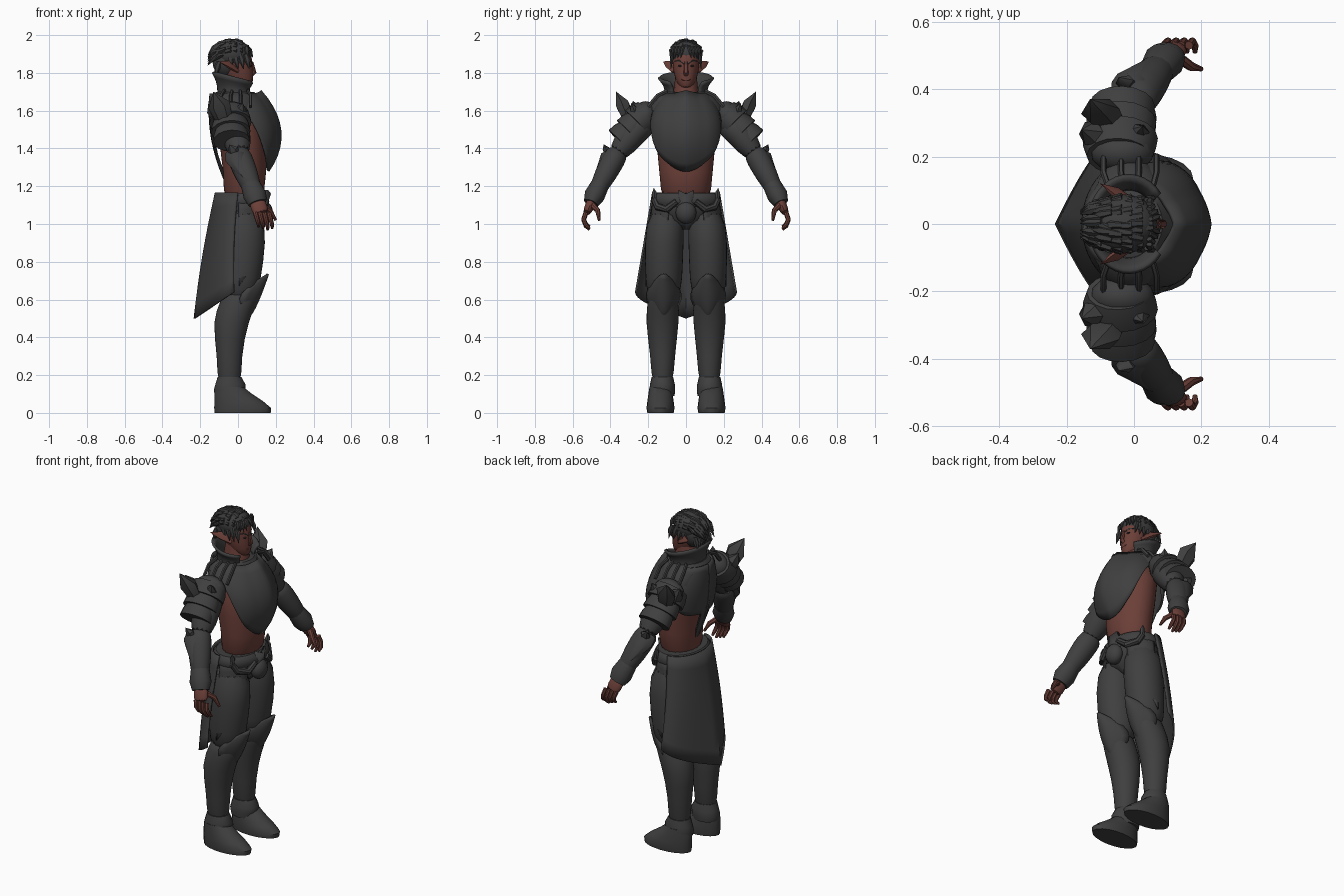
import bpy, bmesh, math, random
from mathutils import Vector, Matrix
from math import sin, cos, pi, radians

if "Cube" in bpy.data.objects:
    bpy.data.objects.remove(bpy.data.objects["Cube"])
random.seed(4)
parts = []

def material(name, red, green, blue):
    mat = bpy.data.materials.new(name)
    mat.use_nodes = True
    mat.diffuse_color = (red, green, blue, 1)
    mat.node_tree.nodes["Principled BSDF"].inputs["Base Color"].default_value = (red, green, blue, 1)
    return mat

ARMOR = material("charcoal armor", .05, .05, .05)
HAIR = material("dark hair", .045, .045, .045)
SKIN = material("red brown skin", .15, .05, .04)
EYES = material("dark eyes", .02, .02, .02)

def finish(name, bm, mat, mirror=False, smooth=False, thick=0):
    bmesh.ops.recalc_face_normals(bm, faces=bm.faces)
    mesh = bpy.data.meshes.new(name)
    bm.to_mesh(mesh)
    bm.free()
    mesh.materials.append(mat)
    part = bpy.data.objects.new(name, mesh)
    bpy.context.collection.objects.link(part)
    if thick:
        shell = part.modifiers.new("Thickness", 'SOLIDIFY')
        shell.thickness, shell.offset = thick, 0
    if smooth:
        rounding = part.modifiers.new("Rounding", 'SUBSURF')
        rounding.levels = rounding.render_levels = 1
    if mirror:
        part.modifiers.new("Mirror", 'MIRROR').use_axis = (False, True, False)
    parts.append(part)

def bridge(bm, rows, closed):
    grid = [[bm.verts.new(point) for point in row] for row in rows]
    count = len(grid[0])
    for low, high in zip(grid, grid[1:]):
        for i in range(count if closed else count - 1):
            j = (i + 1) % count
            bm.faces.new((low[i], low[j], high[j], high[i]))
    if closed:
        bm.faces.new(grid[0])
        bm.faces.new(grid[-1])

def add_chain(bm, joints, depths, widths, level=False, sides=12):
    """Oval rings along joints, either level or square to the path."""
    rings = []
    for i, (joint, depth, width) in enumerate(zip(joints, depths, widths)):
        along = (joints[min(i + 1, len(joints) - 1)] - joints[max(i - 1, 0)]).normalized()
        if level:
            along = Vector((0, 0, 1))
        ref = Vector((0, 1, 0)) if abs(along.x) > .8 else Vector((1, 0, 0))
        u = (ref - along * ref.dot(along)).normalized()
        v = along.cross(u)
        angles = [2 * pi * k / sides for k in range(sides)]
        rings.append([joint + u * depth * cos(a) + v * width * sin(a) for a in angles])
    bridge(bm, rings, True)

def chain(name, joints, depths, widths, mat, level=False, sides=12, **options):
    bm = bmesh.new()
    add_chain(bm, joints, depths, widths, level, sides)
    finish(name, bm, mat, **options)

def add_spike(bm, base, tip, depth, width, lift=.01):
    middle = base.lerp(tip, .5) + Vector((0, 0, lift))
    add_chain(bm, [base, middle, tip], [depth * .7, depth, .001], [width * .7, width, .001], sides=6)

def spike(name, base, tip, depth, width, mat):
    bm = bmesh.new()
    add_spike(bm, base, tip, depth, width)
    finish(name, bm, mat, mirror=True)

def sheet(name, surface, columns, rows, mat, **options):
    bm = bmesh.new()
    bridge(bm, [[surface(i / columns, j / rows) for i in range(columns + 1)] for j in range(rows + 1)], False)
    finish(name, bm, mat, **options)

def ball(name, center, radii, mat, **options):
    bm = bmesh.new()
    bmesh.ops.create_uvsphere(bm, u_segments=16, v_segments=10, radius=1,
                              matrix=Matrix.Translation(center) @ Matrix.Diagonal((*radii, 1)))
    finish(name, bm, mat, **options)

def at(x, y, z):
    return Vector((x, y, z))

# Body landmarks on the left side
SHOULDER, ELBOW, WRIST, KNUCKLE = at(-.03, .2, 1.56), at(.01, .38, 1.35), at(.09, .485, 1.15), at(.125, .53, 1.05)
HIP, KNEE, CALF, SHIN, ANKLE = at(.02, .1, 1.1), at(.01, .12, .6), at(-.042, .126, .49), at(-.046, .123, .3), at(-.045, .125, .12)
PELVIS, WAIST, CHEST, NAPE = at(.02, 0, 1.1), at(.045, 0, 1.25), at(.01, 0, 1.55), at(-.01, 0, 1.7)

# Torso and neck
chain("torso", [PELVIS, WAIST, CHEST, NAPE], [.11, .112, .135, .08], [.14, .135, .18, .08], SKIN,
      level=True, sides=20, smooth=True)
chain("neck", [NAPE, at(-.01, 0, 1.8)], [.075, .055], [.065, .055], SKIN, level=True)

# Head
chain("head", [at(.04, 0, 1.715), at(.005, 0, 1.765), at(-.01, 0, 1.84), at(-.015, 0, 1.9), at(-.02, 0, 1.96)],
      [.035, .078, .09, .09, .05], [.03, .06, .073, .075, .05], SKIN, level=True, sides=16, smooth=True)
BRIDGE, NOSE, LIP = at(.072, 0, 1.86), at(.086, 0, 1.8), at(.074, 0, 1.765)
chain("nose", [BRIDGE, NOSE, at(.07, 0, 1.785)], [.008, .012, .008], [.008, .013, .012], SKIN, sides=8)
ball("lips", LIP, (.006, .024, .006), SKIN)
ball("eye", at(.067, .03, 1.837), (.006, .013, .005), EYES, mirror=True)
spike("brow", at(.077, .01, 1.848), at(.045, .06, 1.862), .006, .005, HAIR)
spike("ear", at(0, .06, 1.81), at(-.1, .12, 1.86), .012, .025, SKIN)

# Hair cap with layered tufts lying back to a point
CROWN = at(-.03, 0, 1.9)
ball("hair_cap", CROWN, (.1, .088, .078), HAIR)
ball("hair_nape", CROWN - at(.03, 0, .04), (.075, .074, .085), HAIR)
bm = bmesh.new()
for row in range(6):
    for column in range(9):
        angle = (column / 4 - 1) * 1.4 + random.uniform(-.1, .1)
        forward = .85 - .3 * row
        height = math.sqrt(max(0, 1 - forward ** 2))
        root = CROWN + at(.1 * forward, .085 * height * sin(angle), .075 * height * cos(angle))
        sweep = at(-.065, -.35 * root.y, random.uniform(-.012, .012) - .015 * max(0, row - 1))
        add_spike(bm, root, root + sweep, .015, .014, .006)
for side in (-1, 1):
    for step in range(4):
        # Nape, temple and forehead locks
        nape = at(-.1, side * .02 * step, 1.86)
        add_spike(bm, nape, nape + at(-.02, 0, -.08), .018, .015)
        temple = at(.04 - .03 * step, side * .072, 1.9)
        add_spike(bm, temple, temple + at(.02, side * .008, -.08), .017, .01)
        forehead = at(.045, side * (.012 + .016 * step), 1.94)
        add_spike(bm, forehead, forehead + at(.035 - .01 * step, side * .016, -.06), .013, .01)
finish("hair_tufts", bm, HAIR)

# Breastplate with pointed hem, narrow armholes and a strap down the spine
def breastplate(u, v):
    angle = 2 * pi * u - pi
    slope, armhole = sin(angle) ** 2, sin(angle) ** 14
    hem = 1.28 + .13 * slope + .18 * armhole if cos(angle) > 0 else 1.4 + .03 * slope + .16 * armhole
    if cos(angle) < -.98:
        hem = 1.2
    z = hem + (1.69 - hem) * v
    chest = .21 - 2 * (z - 1.46) ** 2
    back = .6 * (z - 1.6) ** 2 - .15
    width = .19 * (1 - ((z - 1.5) / .3) ** 2 * (1 if z > 1.5 else .4))
    reach = math.copysign(abs(cos(angle)) ** .8, cos(angle))
    keel = .015 * max(0, 1 - abs(angle) * 2)
    return ((chest + back) / 2 + (chest - back) / 2 * reach + keel, width * sin(angle), z + v * keel)
sheet("breastplate", breastplate, 60, 10, ARMOR, thick=.012)

# Ribbed shoulder yoke
YOKE = at(-.015, 0, 1.6)
chain("shoulder_yoke", [YOKE, YOKE + at(0, 0, .06), YOKE + at(0, 0, .1)], [.12, .13, .1], [.2, .17, .11],
      ARMOR, level=True, sides=24)
for index in range(4):
    x = -.09 + .052 * index
    chain("yoke_rib_%s" % "abcd"[index], [at(x * .8, .1, 1.705), at(x, .15, 1.68), at(x, .2, 1.62)],
          [.009] * 3, [.012] * 3, ARMOR, sides=6, mirror=True)

# High flared collar, open at the front
def collar(u, v):
    angle = radians(38 + 284 * u)
    radius = .108 - .014 * sin(pi * v) + .035 * v
    return (radius * cos(angle) * .82 - .015, radius * sin(angle), 1.68 + v * (.095 - .03 * cos(angle)))
sheet("collar", collar, 28, 5, ARMOR, thick=.014)

# Sleeves and forearm armor
ball("shoulder_cap", SHOULDER + at(-.005, .015, .015), (.095, .065, .075), ARMOR, mirror=True)
chain("upper_arm", [SHOULDER, SHOULDER.lerp(ELBOW, .4) + at(0, 0, .02), ELBOW], [.08, .085, .065], [.08, .08, .06],
      ARMOR, smooth=True, mirror=True)
chain("forearm", [ELBOW + at(-.02, -.03, .04), ELBOW, ELBOW.lerp(WRIST, .4), WRIST], [.06, .07, .066, .048],
      [.055, .066, .062, .044], ARMOR, smooth=True, mirror=True)
chain("wrist_cuff", [ELBOW.lerp(WRIST, .7), WRIST, WRIST.lerp(KNUCKLE, .4)], [.052, .062, .05], [.048, .055, .04],
      ARMOR, mirror=True)
OUTER = ELBOW + at(-.02, .03, 0)
chain("elbow_plate", [OUTER + at(-.01, -.03, .03), OUTER, OUTER.lerp(WRIST, .6) + at(0, .02, 0)], [.05, .06, .02],
      [.03, .045, .02], ARMOR, sides=8, mirror=True)
spike("elbow_spike", OUTER, at(-.045, .435, 1.42), .03, .02, ARMOR)

# Layered pauldron with rising fins
TOP, END = at(-.045, .2, 1.59), at(-.035, .345, 1.45)
for index, label in enumerate(("upper", "middle", "lower")):
    start, stop = TOP.lerp(END, index / 3), TOP.lerp(END, index / 3 + .4)
    flare = .112 - .008 * index
    chain("pauldron_" + label, [start, start.lerp(stop, .5), stop], [flare * .85, flare * .97, flare],
          [flare * .7, flare * .8, flare * .82], ARMOR, sides=16, mirror=True)
spike("pauldron_fin", at(-.07, .3, 1.54), at(-.13, .37, 1.7), .06, .04, ARMOR)
spike("pauldron_back_fin", at(-.1, .26, 1.54), at(-.155, .28, 1.65), .04, .04, ARMOR)
spike("pauldron_front_fin", at(0, .26, 1.55), at(.025, .29, 1.64), .035, .025, ARMOR)

# Hands
chain("palm", [WRIST, WRIST.lerp(KNUCKLE, .5), KNUCKLE], [.036, .046, .046], [.028, .028, .022], SKIN,
      smooth=True, mirror=True)
bm = bmesh.new()
for finger in range(4):
    length = .09 - .008 * abs(finger - 2)
    root = KNUCKLE + at(.024 * finger - .034, 0, .01)
    bends = [root, root + at(.01, .012, -.45 * length), root + at(.018, 0, -.8 * length), root + at(.018, -.02, -length)]
    add_chain(bm, bends, [.013, .012, .011, .007], [.013, .012, .011, .007], sides=8)
add_chain(bm, [at(.13, .495, 1.1), at(.17, .467, 1.07), at(.2, .46, 1.02)], [.017, .014, .007], [.017, .014, .007], sides=8)
finish("fingers", bm, SKIN, mirror=True)

# Hips, belt and crest buckle
chain("pelvis", [PELVIS - at(0, 0, .13), PELVIS - at(0, 0, .08), PELVIS, PELVIS + at(0, 0, .06)],
      [.05, .105, .125, .12], [.03, .12, .17, .16], ARMOR, level=True, sides=20)
chain("belt", [PELVIS, PELVIS + at(0, 0, .02), PELVIS + at(0, 0, .05), PELVIS + at(0, 0, .065)],
      [.13, .14, .135, .12], [.175, .185, .178, .165], ARMOR, level=True, sides=24)
ball("buckle_boss", at(.14, 0, 1.06), (.045, .055, .06), ARMOR)
bm = bmesh.new()
star = []
for point in range(12):
    angle, radius = point * pi / 6, .05 if point % 2 else .08
    star.append(bm.verts.new((.165 - .03 * abs(cos(angle)), radius * cos(angle), 1.11 + radius * sin(angle))))
bm.faces.new(star)
finish("buckle_crest", bm, ARMOR, thick=.02)
chain("belt_scroll", [at(.15, .05, 1.12), at(.14, .1, 1.08), at(.1, .15, 1.09), at(.08, .17, 1.13)],
      [.016, .018, .018, .016], [.016, .02, .02, .016], ARMOR, sides=8, mirror=True)
spike("belt_spike", at(.08, .165, 1.12), at(.08, .17, 1.19), .015, .015, ARMOR)

# Legs
chain("thigh", [HIP, HIP.lerp(KNEE, .4) + at(.018, .01, 0), HIP.lerp(KNEE, .8), KNEE], [.115, .12, .108, .093],
      [.1, .106, .1, .086], ARMOR, level=True, sides=16, smooth=True, mirror=True)
chain("greave", [KNEE + at(0, 0, .04), KNEE, CALF, SHIN, ANKLE], [.095, .098, .1, .062, .07],
      [.078, .082, .093, .064, .058], ARMOR, level=True, sides=16, smooth=True, mirror=True)
def knee_guard(u, v):
    across = 2 * u - 1
    width = .09 * sin(pi * (.02 + .96 * v))
    ridge = .045 + .112 * v ** .7
    return (ridge - 1.1 * width * across ** 2, .118 + width * across, .5 + .235 * v)
sheet("knee_guard", knee_guard, 10, 9, ARMOR, thick=.014, mirror=True)

# Boots
chain("ankle_cuff", [ANKLE + at(0, 0, .07), ANKLE + at(.005, 0, .03), ANKLE, ANKLE - at(0, 0, .03)],
      [.063, .08, .083, .077], [.057, .066, .068, .064], ARMOR, level=True, sides=16, mirror=True)
SOLE = at(.025, .135, 0)
chain("boot", [SOLE, SOLE + at(0, 0, .025), SOLE + at(-.02, 0, .06), SOLE + at(-.05, 0, .1), SOLE + at(-.07, 0, .14)],
      [.148, .151, .13, .1, .07], [.07, .074, .07, .064, .058], ARMOR, level=True, sides=20, mirror=True)

# Long wrapped skirt, pointed at the back
def back_skirt(u, v):
    across = 2 * u - 1
    turn = across * pi / 2
    waist = at(-.118 * cos(turn), .175 * sin(turn), 1.165)
    hem = at(.21 * abs(across) - .23, .265 * sin(turn), .5 + .14 * abs(across))
    return waist.lerp(hem, v) - at(.01 * sin(pi * v), 0, 0)
sheet("back_skirt", back_skirt, 28, 8, ARMOR, thick=.01)
def side_panel(u, v):
    turn = radians(30 + 65 * u)
    return (.015 + (.135 - .02 * v) * cos(turn), (.172 + .04 * v) * sin(turn), 1.15 - v * (.3 + .18 * u))
sheet("side_panel", side_panel, 8, 6, ARMOR, thick=.008, mirror=True)

bpy.ops.object.select_all(action='DESELECT')
for part in parts:
    part.select_set(True)
bpy.context.view_layer.objects.active = parts[0]
bpy.ops.object.shade_smooth_by_angle(angle=radians(42))
